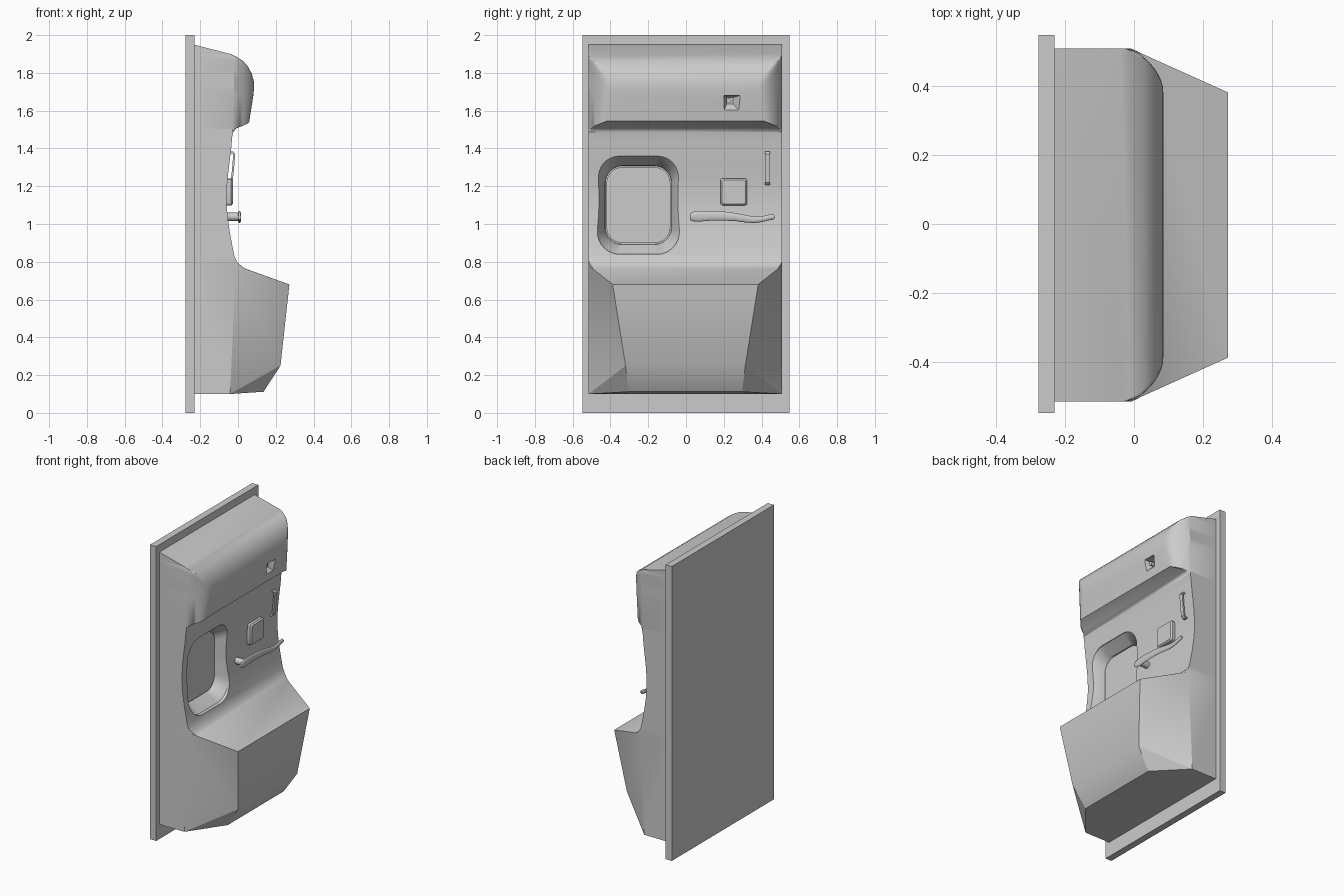
import bpy, bmesh, math
from mathutils import Vector

if "Cube" in bpy.data.objects:
    bpy.data.objects.remove(bpy.data.objects["Cube"])


def finish(name, bm, angle=30):
    bmesh.ops.recalc_face_normals(bm, faces=bm.faces[:])
    me = bpy.data.meshes.new(name)
    bm.to_mesh(me)
    bm.free()
    ob = bpy.data.objects.new(name, me)
    bpy.context.collection.objects.link(ob)
    smooth(ob, angle)
    return ob


def smooth(ob, angle=30):
    bpy.ops.object.select_all(action='DESELECT')
    ob.select_set(True)
    bpy.context.view_layer.objects.active = ob
    bpy.ops.object.shade_smooth_by_angle(angle=math.radians(angle))


def loft(name, rings, angle=30):
    """Skin equal-length rings of points and cap both ends."""
    bm = bmesh.new()
    vs = [[bm.verts.new(p) for p in r] for r in rings]
    n = len(vs[0])
    for a, b in zip(vs, vs[1:]):
        for i in range(n):
            bm.faces.new((a[i], a[(i + 1) % n], b[(i + 1) % n], b[i]))
    bm.faces.new(vs[0])
    bm.faces.new(vs[-1])
    return finish(name, bm, angle)


def rrect(x, cy, cz, w, h, r, seg=8):
    """Rounded rectangle in the plane x = const."""
    pts = []
    for k, (sy, sz) in enumerate(((1, 1), (-1, 1), (-1, -1), (1, -1))):
        for i in range(seg + 1):
            a = math.pi / 2 * (k + i / seg)
            pts.append((x, cy + sy * (w / 2 - r) + r * math.cos(a),
                        cz + sz * (h / 2 - r) + r * math.sin(a)))
    return pts


def disc(x, cy, cz, r, n=20):
    return [(x, cy + r * math.cos(2 * math.pi * i / n), cz + r * math.sin(2 * math.pi * i / n))
            for i in range(n)]


def rect(x, y0, y1, z0, z1):
    return [(x, y0, z0), (x, y1, z0), (x, y1, z1), (x, y0, z1)]


# Back plate
loft("back_plate", [rect(x, -.548, .548, 0, 2) for x in (-.277, -.231)])

# Door lining rows: front x, z, half width, side x, side z, rounded corner
W = .512
P = lambda x, z: (x, z, W, x, z, False)
rows = [
    P(-.235, 1.95), P(-.04, 1.9),
    (-.01, 1.886, .50, -.025, 1.89, True),
    (.03, 1.86, .475, -.02, 1.87, True),
    (.055, 1.83, .445, -.02, 1.85, True),
    (.073, 1.795, .415, -.02, 1.82, True),
    (.084, 1.755, .39, -.021, 1.78, True),
    (.085, 1.72, .385, -.022, 1.74, True),
    (.081, 1.68, .39, -.025, 1.69, True),
    (.06, 1.545, .415, -.03, 1.505, True),
    (-.005, 1.51, .48, -.031, 1.50, True),
    P(-.025, 1.488), P(-.031, 1.46), P(-.036, 1.40), P(-.047, 1.31), P(-.056, 1.23),
    P(-.06, 1.16), P(-.06, 1.1), P(-.054, 1.03), P(-.044, .96), P(-.031, .89),
    P(-.019, .83), P(-.008, .805),
    (.008, .783, .505, -.008, .80, False),
    (.035, .765, .49, -.01, .78, False),
    (.272, .68, .385, -.013, .73, False),
    (.225, .25, .317, -.042, .1, False),
    (.135, .112, .30, -.042, .1, False),
    P(-.042, .1), P(-.235, .1)]

SEG = 8
bm = bmesh.new()
grid = []
for fx, z, w, sx, sz, rounded in rows:
    a, f = Vector((sx, W, sz)), Vector((fx, w, z))
    c = Vector((fx, w + (W - w) * .55, z * .5 + sz * .5)) if rounded else f
    half = [Vector((-.235, W, sz)), a]
    for i in range(1, SEG + 1):
        t = i / SEG
        half.append(a * (1 - t) ** 2 + c * 2 * t * (1 - t) + f * t * t if rounded else f)
    full = half + [Vector((p.x, -p.y, p.z)) for p in reversed(half)]
    grid.append([bm.verts.new(p + Vector((0, -.003, 0))) for p in full])
n = len(grid[0])
for r, s in zip(grid, grid[1:]):
    for j in range(n - 1):
        a, b, c, d = r[j], r[j + 1], s[j + 1], s[j]
        if j < n // 2 - 1:
            bm.faces.new((a, b, c))
            bm.faces.new((a, c, d))
        elif j > n // 2 - 1:
            bm.faces.new((a, b, d))
            bm.faces.new((b, c, d))
        else:
            bm.faces.new((a, b, c, d))
bmesh.ops.remove_doubles(bm, verts=bm.verts[:], dist=1e-5)
bmesh.ops.dissolve_degenerate(bm, edges=bm.edges[:], dist=1e-5)
bmesh.ops.holes_fill(bm, edges=[e for e in bm.edges if e.is_boundary], sides=0)
lining = finish("door_lining", bm, 28)

# Window recess and viewer notch are cut from the lining
CY, CZ = -.252, 1.1
cut_window = loft("window_cutter", [
    rrect(.05, CY, CZ, .435, .52, .12), rrect(-.045, CY, CZ, .435, .52, .12),
    rrect(-.115, CY, CZ, .355, .42, .09), rrect(-.135, CY, CZ, .35, .415, .09)])
cut_notch = loft("notch_cutter", [
    rect(.11, .2, .285, 1.595, 1.68), rect(.077, .2, .285, 1.595, 1.68),
    rect(.035, .215, .25, 1.635, 1.67)])
for cutter in (cut_window, cut_notch):
    m = lining.modifiers.new("cut", 'BOOLEAN')
    m.operation, m.solver, m.object = 'DIFFERENCE', 'EXACT', cutter
    bpy.context.view_layer.objects.active = lining
    bpy.ops.object.modifier_apply(modifier=m.name)
    bpy.data.objects.remove(cutter)
smooth(lining, 28)

# Window pane
loft("window_pane", [rrect(-.14, CY, CZ, .338, .402, .085), rrect(-.118, CY, CZ, .338, .402, .085)])

# Viewer lens inside the notch
loft("viewer_lens", [disc(.03, .227, 1.652, .013), disc(.058, .227, 1.652, .013)])

# Control box with bevelled face
loft("control_box", [rrect(x, .253, 1.17, w, w, .012, 3)
                     for x, w in ((-.08, .142), (-.036, .142), (-.027, .126))])

# Grab handle: a bar leaning with the wall on two stand-offs
path = [(-.055, 1.379), (-.027, 1.379), (-.02, 1.37), (-.026, 1.295),
        (-.034, 1.22), (-.042, 1.211), (-.07, 1.211)]
rings = []
for i, (x, z) in enumerate(path):
    x0, z0 = path[max(i - 1, 0)]
    x1, z1 = path[min(i + 1, len(path) - 1)]
    nrm = Vector((z1 - z0, 0, x0 - x1)).normalized() * .005
    c = Vector((x, .431, z))
    rings.append([c + nrm * s + Vector((0, .013 * t, 0)) for s, t in ((1, 1), (1, -1), (-1, -1), (-1, 1))])
loft("grab_handle", rings)

# Door lever: wavy blade with rounded face, on a hub
stations = [(.02, 1.035, .012), (.03, 1.039, .023), (.06, 1.041, .029), (.13, 1.044, .026),
            (.2, 1.042, .024), (.26, 1.037, .021), (.31, 1.029, .02), (.36, 1.022, .017),
            (.4, 1.025, .015), (.44, 1.035, .015), (.462, 1.038, .015), (.47, 1.039, .007)]
loft("door_lever", [[(.008 + .008 * math.cos(a), y, z + h * math.sin(a))
                     for a in [2 * math.pi * k / 12 for k in range(12)]] for y, z, h in stations], 50)
loft("lever_hub", [disc(x, .065, 1.038, r) for x, r in ((-.08, .022), (.006, .022))])
